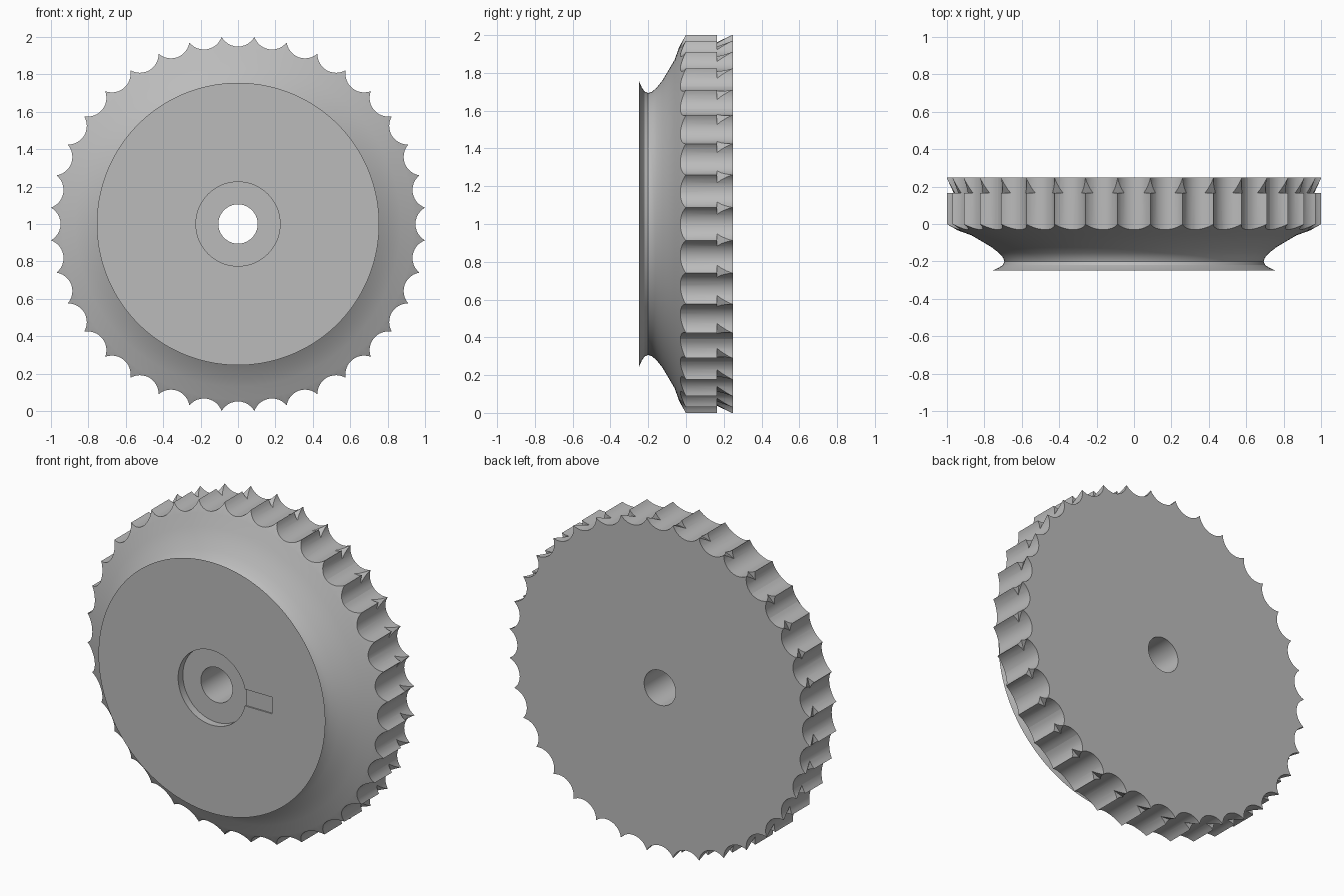
import bpy, bmesh
from math import sin, cos, pi, radians

cube = bpy.data.objects.get("Cube")
if cube:
    bpy.data.objects.remove(cube)

grey = bpy.data.materials.new("plain grey")
grey.use_nodes = True
COLOUR = (0.5, 0.5, 0.5, 1)
grey.diffuse_color = COLOUR
grey.node_tree.nodes["Principled BSDF"].inputs["Base Color"].default_value = COLOUR

BACK, FRONT = 0.248, -0.248
TEETH, ARC_STEPS = 36, 12


def finish(name, bm):
    """Turn a bmesh into a grey object with outward normals, centred at height 1."""
    bmesh.ops.recalc_face_normals(bm, faces=bm.faces)
    mesh = bpy.data.meshes.new(name)
    bm.to_mesh(mesh)
    bm.free()
    mesh.materials.append(grey)
    obj = bpy.data.objects.new(name, mesh)
    bpy.context.collection.objects.link(obj)
    obj.location.z = 1
    return obj


def lathe(name, profile, segments):
    """Closed solid turned about the y axis from (radius, y) points."""
    bm = bmesh.new()
    rings = [[bm.verts.new((r * sin(2 * pi * i / segments), y, r * cos(2 * pi * i / segments)))
              for i in range(segments)] for r, y in profile]
    for a, b in zip(rings, rings[1:]):
        for i in range(segments):
            j = (i + 1) % segments
            bm.faces.new((a[i], a[j], b[j], b[i]))
    bm.faces.new(rings[0])
    bm.faces.new(rings[-1])
    return finish(name, bm)


def prism(name, outline, y0, y1):
    """Extrude an (x, z) outline along y."""
    bm = bmesh.new()
    face = bm.faces.new([bm.verts.new((x, y0, z)) for x, z in outline])
    new = bmesh.ops.extrude_face_region(bm, geom=[face])["geom"]
    verts = [g for g in new if isinstance(g, bmesh.types.BMVert)]
    bmesh.ops.translate(bm, verts=verts, vec=(0, y1 - y0, 0))
    return finish(name, bm)


def cut(target, tool, operation):
    mod = target.modifiers.new(tool.name, 'BOOLEAN')
    mod.operation, mod.object, mod.solver = operation, tool, 'EXACT'
    bpy.context.view_layer.objects.active = target
    bpy.ops.object.modifier_apply(modifier=mod.name)
    bpy.data.objects.remove(tool)


# Turned body: flared front lip, concave waist, rim and undercut at the back
wheel = lathe("scalloped_wheel", [
    (0.755, FRONT), (0.725, -0.235), (0.702, -0.22), (0.693, -0.2), (0.70, -0.18),
    (0.722, -0.155), (0.76, -0.125), (0.81, -0.095), (0.87, -0.06), (0.94, -0.035),
    (1.006, 0.0), (1.006, 0.165), (0.965, 0.165), (1.006, BACK)], 144)

# Scalloped outline trims the rim into pointed teeth
outline = []
for k in range(TEETH):
    a = 2 * pi * k / TEETH
    for s in range(ARC_STEPS):
        t = radians(60.9) * (2 * s / ARC_STEPS - 1)
        x, z = 0.1002 * sin(t), 1.049 - 0.1002 * cos(t)
        outline.append((x * cos(a) + z * sin(a), z * cos(a) - x * sin(a)))
cut(wheel, prism("scallops", outline, -0.5, 0.5), 'INTERSECT')

# Shaft hole, front recess and the shallow pointer groove
cut(wheel, lathe("recess", [(0.225, -0.4), (0.225, FRONT + 0.045)], 96), 'DIFFERENCE')
cut(wheel, lathe("bore", [(0.105, -0.5), (0.105, 0.5)], 64), 'DIFFERENCE')
groove = [(0.2, -0.05), (0.4, -0.05), (0.4, 0.05), (0.2, 0.05)]
cut(wheel, prism("groove", groove, -0.4, FRONT + 0.008), 'DIFFERENCE')

# Smooth curves, sharp tooth and lip edges
bpy.ops.object.select_all(action='DESELECT')
wheel.select_set(True)
bpy.context.view_layer.objects.active = wheel
bpy.ops.object.shade_smooth_by_angle(angle=radians(30))
